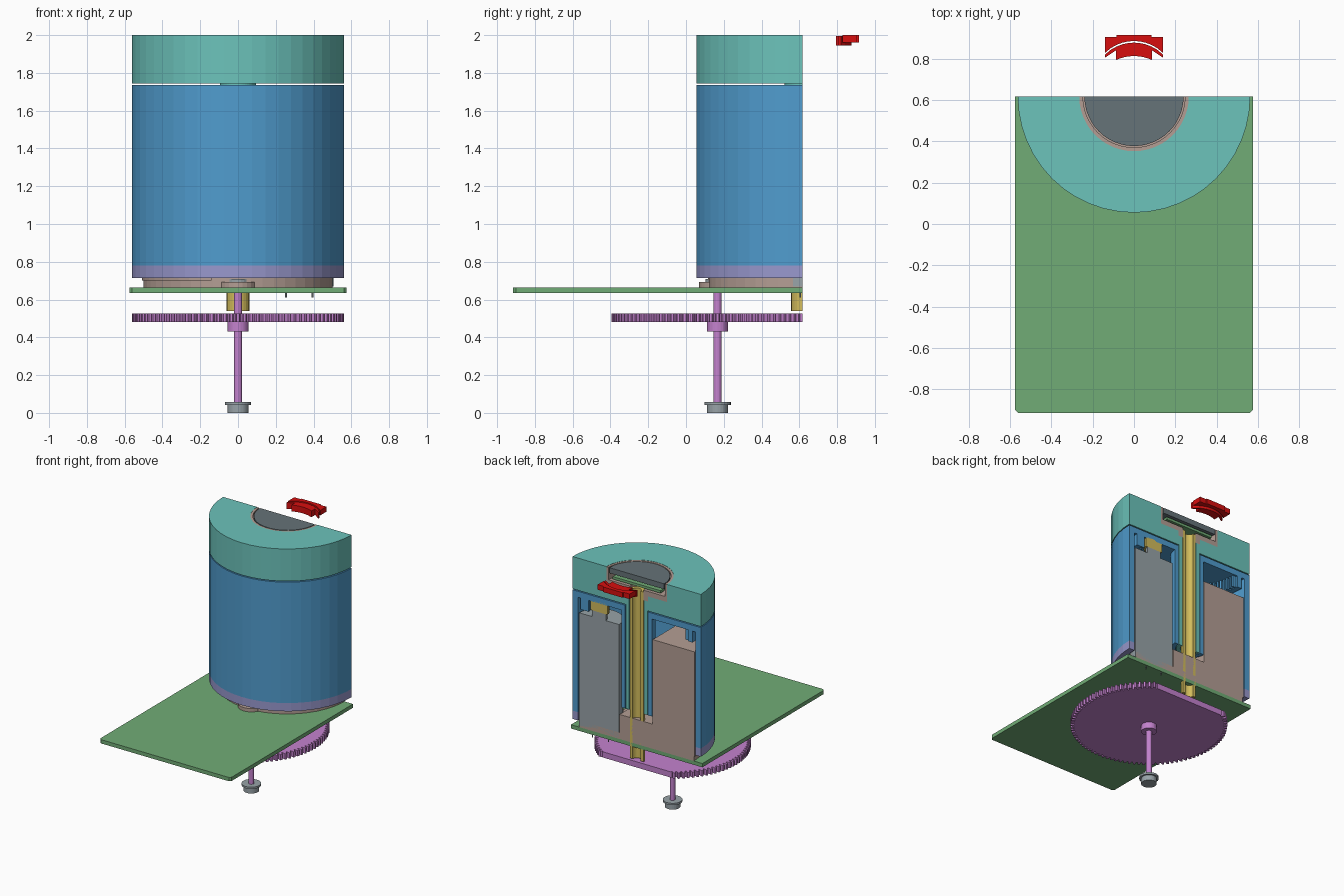
import bpy, bmesh, math
from mathutils import Vector

if "Cube" in bpy.data.objects:
    bpy.data.objects.remove(bpy.data.objects["Cube"])

CUT = 0.617  # everything is sectioned on this y plane


def mat(name, r, g, b):
    lin = lambda c: (c / 255 / 12.92) if c < 11 else ((c / 255 + 0.055) / 1.055) ** 2.4
    m = bpy.data.materials.new(name)
    m.diffuse_color = (lin(r), lin(g), lin(b), 1)
    m.use_nodes = True
    m.node_tree.nodes["Principled BSDF"].inputs["Base Color"].default_value = m.diffuse_color
    return m


TEAL = mat("teal", 108, 195, 187)
BLUE = mat("blue", 80, 156, 206)
LAVENDER = mat("lavender", 152, 152, 205)
TAUPE = mat("taupe", 180, 158, 148)
GREEN = mat("green", 113, 172, 118)
GOLD = mat("gold", 210, 188, 92)
PURPLE = mat("purple", 196, 130, 206)
GRAY = mat("gray", 152, 163, 168)
SLATE = mat("slate", 102, 115, 120)
RED = mat("red", 215, 15, 15)


def finish(name, bm, material):
    bmesh.ops.remove_doubles(bm, verts=bm.verts, dist=1e-5)
    bmesh.ops.recalc_face_normals(bm, faces=bm.faces)
    me = bpy.data.meshes.new(name)
    bm.to_mesh(me)
    bm.free()
    me.materials.append(material)
    ob = bpy.data.objects.new(name, me)
    bpy.context.collection.objects.link(ob)
    return ob


def half_turn(name, profile, material, cx=0.0, steps=24):
    """Half revolution of a closed (radius, z) profile, with flat cut faces."""
    bm = bmesh.new()
    rings = []
    for i in range(steps + 1):
        a = math.pi + math.pi * i / steps
        rings.append([bm.verts.new((cx + r * math.cos(a), CUT + r * math.sin(a), z)) for r, z in profile])
    n = len(profile)
    for a, b in zip(rings, rings[1:]):
        for j in range(n):
            k = (j + 1) % n
            if profile[j][0] > 0 or profile[k][0] > 0:
                bm.faces.new((a[j], a[k], b[k], b[j]))
    bm.faces.new(rings[0])
    bm.faces.new(rings[-1])
    return finish(name, bm, material)


def ring(name, r0, r1, z0, z1, material, cx=0.0, steps=24):
    return half_turn(name, [(r0, z0), (r1, z0), (r1, z1), (r0, z1)], material, cx, steps)


def prism(name, pts, z0, z1, material, section=False):
    """Extruded outline, optionally sectioned on the cut plane."""
    bm = bmesh.new()
    f = bm.faces.new([bm.verts.new((x, y, z0)) for x, y in pts])
    ext = bmesh.ops.extrude_face_region(bm, geom=[f])
    bmesh.ops.translate(bm, vec=(0, 0, z1 - z0),
                        verts=[v for v in ext["geom"] if isinstance(v, bmesh.types.BMVert)])
    if section:
        cut = bmesh.ops.bisect_plane(bm, geom=bm.verts[:] + bm.edges[:] + bm.faces[:],
                                     plane_co=Vector((0, CUT, 0)), plane_no=Vector((0, 1, 0)), clear_outer=True)
        edges = [e for e in cut["geom_cut"] if isinstance(e, bmesh.types.BMEdge)]
        bmesh.ops.contextual_create(bm, geom=edges)
    return finish(name, bm, material)


def circle(cx, cy, r, n=24):
    return [(cx + r * math.cos(2 * math.pi * i / n), cy + r * math.sin(2 * math.pi * i / n)) for i in range(n)]


def arc(cy, r, half_w, n=10):
    """Arch from +half_w to -half_w bulging towards +y."""
    xs = [half_w - 2 * half_w * i / n for i in range(n + 1)]
    return [(x, cy + math.sqrt(r * r - x * x)) for x in xs]


# Rotating cap with recess and long neck
half_turn("cap", [(0.065, 0.92), (0.095, 0.92), (0.095, 1.745), (0.562, 1.745), (0.562, 2.0),
                  (0.265, 2.0), (0.265, 1.86), (0.1, 1.86), (0.1, 1.82), (0.065, 1.82)], TEAL)
# Display cup, circuit disc and display window
half_turn("display_cup", [(0.06, 1.82), (0.1, 1.82), (0.1, 1.86), (0.265, 1.86), (0.265, 1.998),
                          (0.247, 1.998), (0.247, 1.9), (0.06, 1.9)], TAUPE)
ring("display_board", 0, 0.21, 1.915, 1.935, GREEN)
ring("display_window", 0, 0.24, 1.955, 1.998, SLATE)
# Central hollow shaft
ring("centre_tube", 0.035, 0.06, 0.54, 1.885, GOLD, steps=12)

# Outer shell: side wall, top plate and inner sleeve
half_turn("shell", [(0.1, 0.92), (0.135, 0.92), (0.135, 1.69), (0.515, 1.69), (0.515, 0.78),
                    (0.562, 0.78), (0.562, 1.737), (0.1, 1.737)], BLUE)
ring("shell_skirt", 0.515, 0.562, 0.715, 0.78, LAVENDER)
# Internal drive ring with teeth, under the top plate
pts = []
N = 48
for i in range(N):
    for k, r in ((0, 0.45), (0.5, 0.45), (0.5, 0.42), (1, 0.42)):
        a = math.pi + math.pi * (i + k) / N
        pts.append((r * math.cos(a), CUT + r * math.sin(a)))
outer = [(0.49 * math.cos(a), CUT + 0.49 * math.sin(a))
         for a in (2 * math.pi - math.pi * i / 24 for i in range(25))]
prism("drive_ring", pts + outer, 1.6, 1.695, BLUE)

# Inner frame: round foot, centre block and tall side body
ring("frame_foot", 0, 0.5, 0.665, 0.715, TAUPE)
prism("frame_centre", [(-0.14, CUT), (-0.14, 0.42), (0.15, 0.42), (0.15, CUT)], 0.7, 0.86, TAUPE)
side = [(-0.14, CUT)] + [(0.508 * math.cos(a), CUT + 0.508 * math.sin(a))
                         for a in (math.radians(254 - 74 * i / 10) for i in range(11))]
prism("frame_body", side, 0.7, 1.53, TAUPE)

# Motor with neck, pinion and terminals
half_turn("motor", [(0, 0.67), (0.175, 0.67), (0.175, 1.57), (0.06, 1.57), (0.06, 1.62), (0, 1.62)],
          GRAY, cx=0.33, steps=16)
ring("pinion", 0, 0.075, 1.62, 1.7, GOLD, cx=0.33, steps=10)
for x in (0.255, 0.395):
    prism("motor_pin", circle(x, 0.605, 0.005, 6), 0.61, 0.67, GRAY)

# Circuit board with clipped front corners
prism("main_board", [(-0.575, CUT), (-0.575, -0.9), (-0.56, -0.915), (0.56, -0.915),
                     (0.575, -0.9), (0.575, CUT)], 0.635, 0.665, GREEN)

# Large gear, sectioned at the back, with hub and axle
GY = 0.167
pts = []
T = 100
for i in range(T):
    for k, r in ((-0.38, 0.535), (-0.2, 0.562), (0.2, 0.562), (0.38, 0.535)):
        a = 2 * math.pi * (i + k) / T
        pts.append((r * math.cos(a), GY + r * math.sin(a)))
prism("large_gear", pts, 0.48, 0.525, PURPLE, section=True)
prism("gear_hub", circle(0, GY, 0.056), 0.432, 0.48, PURPLE)
prism("gear_axle", circle(0, GY, 0.021, 16), 0.03, 0.7, PURPLE)

# Bearing seat on the board and flanged foot bearing
prism("bearing_seat", circle(0, GY, 0.097), 0.665, 0.692, TAUPE)
prism("upper_bearing", circle(0, GY, 0.065), 0.692, 0.71, GRAY)
prism("lower_bearing", circle(0, GY, 0.056), 0, 0.045, GRAY)
prism("bearing_flange", circle(0, GY, 0.07), 0.042, 0.057, GRAY)

# Separate clip behind: rear bar and curved lug
bar = arc(0.685, 0.2, 0.14) + [(-0.14, 0.905), (-0.085, 0.905), (-0.085, 0.915),
                               (0.085, 0.915), (0.085, 0.905), (0.14, 0.905)]
prism("clip_bar", bar, 1.96, 2.0, RED)
lug = arc(0.677, 0.2, 0.14) + [(-0.14, 0.805), (-0.087, 0.84)] \
    + arc(0.602, 0.21, 0.087)[::-1] + [(0.087, 0.84), (0.14, 0.805)]
prism("clip_lug", lug, 1.945, 1.995, RED)
